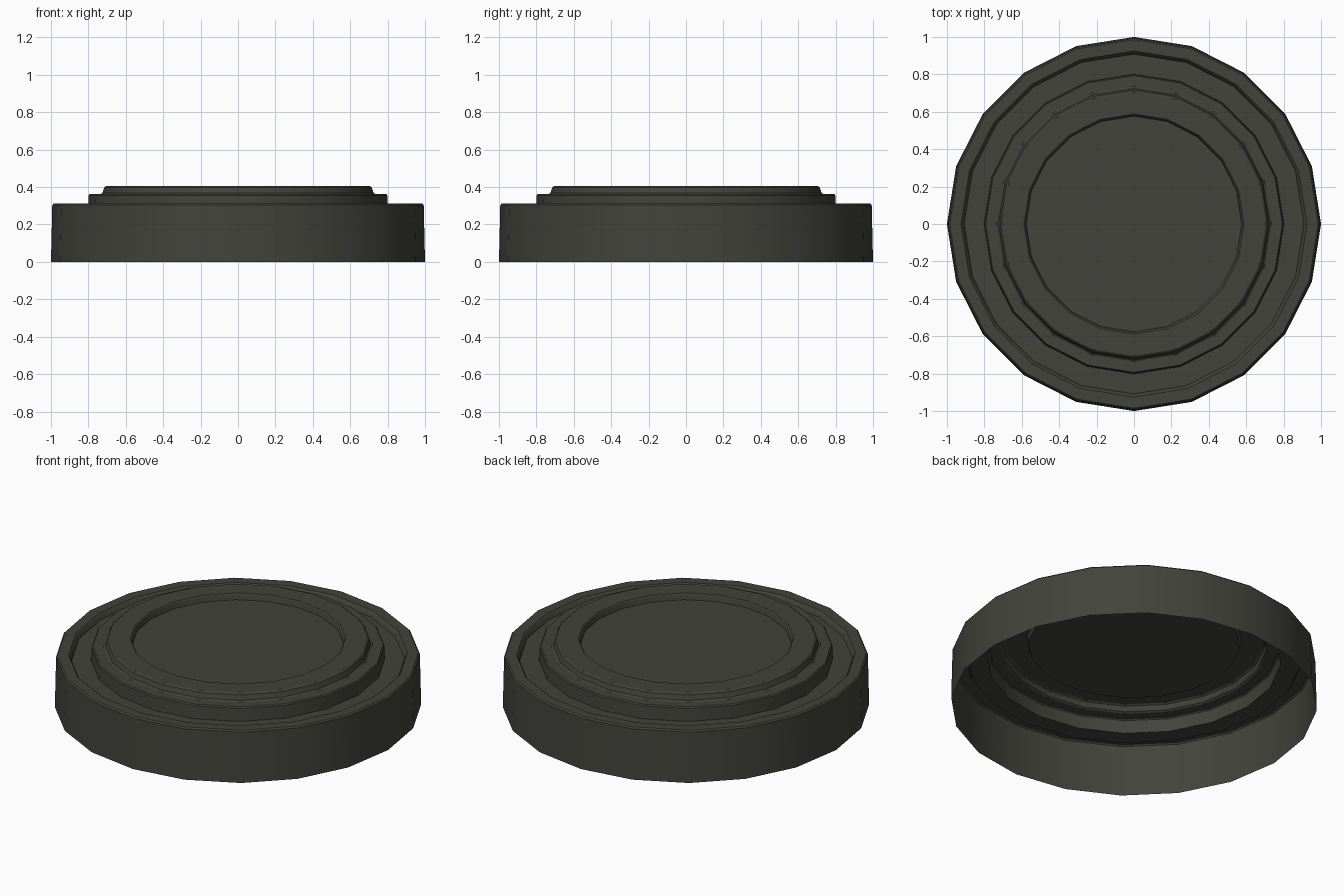
import bpy, bmesh, math

if "Cube" in bpy.data.objects:
    bpy.data.objects.remove(bpy.data.objects["Cube"])

SIDES = 20
# Radius and height, from the open bottom edge up and in to the centre
profile = [
    (1.00, 0.0), (0.993, 0.303), (0.985, 0.311),      # outer skirt
    (0.925, 0.311), (0.918, 0.305), (0.908, 0.278),   # rim and groove
    (0.802, 0.278), (0.799, 0.355), (0.793, 0.362),   # middle step
    (0.735, 0.362), (0.725, 0.369), (0.715, 0.398), (0.705, 0.405),  # raised ring
    (0.588, 0.405), (0.583, 0.400), (0.576, 0.370),   # inner recess
]

bm = bmesh.new()
rings = []
for r, z in profile:
    rings.append([bm.verts.new((r * math.cos(2 * math.pi * i / SIDES),
                                r * math.sin(2 * math.pi * i / SIDES), z))
                  for i in range(SIDES)])
for a, b in zip(rings, rings[1:]):
    for i in range(SIDES):
        j = (i + 1) % SIDES
        bm.faces.new((a[i], a[j], b[j], b[i]))
bm.faces.new(rings[-1])  # central disc

mesh = bpy.data.meshes.new("round_lid")
bm.to_mesh(mesh)
bm.free()
lid = bpy.data.objects.new("round_lid", mesh)
bpy.context.collection.objects.link(lid)

# Dark olive grey
mat = bpy.data.materials.new("dark_olive_grey")
mat.diffuse_color = (0.056, 0.056, 0.046, 1)
mat.use_nodes = True
mat.node_tree.nodes["Principled BSDF"].inputs["Base Color"].default_value = mat.diffuse_color
mesh.materials.append(mat)

bpy.context.view_layer.objects.active = lid
lid.select_set(True)
bpy.ops.object.shade_smooth_by_angle(angle=math.radians(30))
